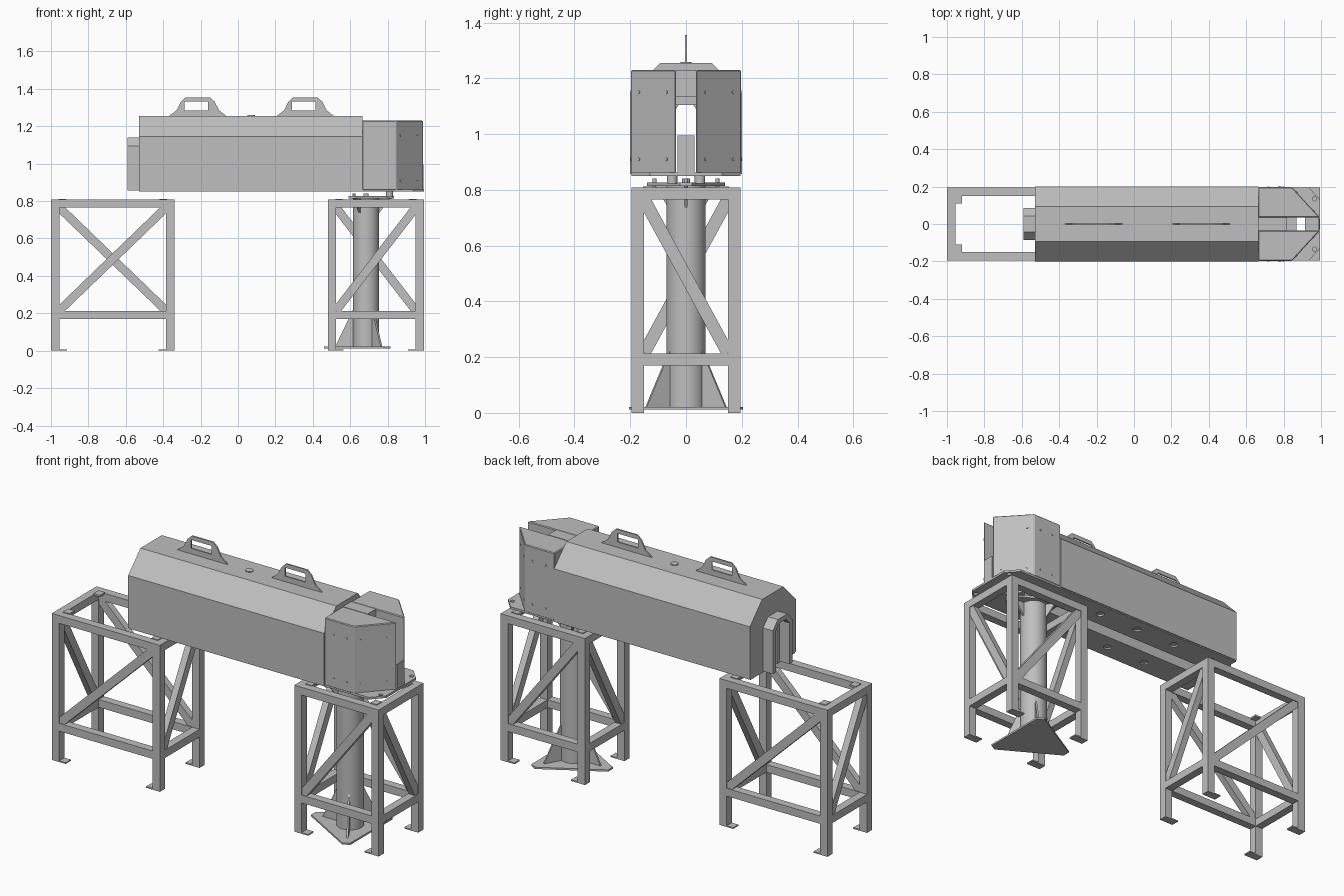
import bpy, bmesh, math
from mathutils import Vector, Matrix

if "Cube" in bpy.data.objects:
    bpy.data.objects.remove(bpy.data.objects["Cube"], do_unlink=True)

grey = bpy.data.materials.new("light_grey_metal")
grey.use_nodes = True
grey.diffuse_color = (0.52, 0.52, 0.52, 1)
grey.node_tree.nodes["Principled BSDF"].inputs["Base Color"].default_value = (0.52, 0.52, 0.52, 1)


def finish(name, bm):
    bmesh.ops.recalc_face_normals(bm, faces=bm.faces)
    mesh = bpy.data.meshes.new(name)
    bm.to_mesh(mesh)
    bm.free()
    mesh.materials.append(grey)
    ob = bpy.data.objects.new(name, mesh)
    bpy.context.collection.objects.link(ob)
    return ob


def add_prism(bm, pts, axis, lo, hi):
    """Extrude a 2D outline along an axis; the outline uses the other two axes in order."""
    def place(p, h):
        v = list(p)
        v.insert(axis, h)
        return bm.verts.new(v)
    a = [place(p, lo) for p in pts]
    b = [place(p, hi) for p in pts]
    bm.faces.new(a)
    bm.faces.new(b)
    for i in range(len(a)):
        j = (i + 1) % len(a)
        bm.faces.new((a[i], a[j], b[j], b[i]))


def prism(name, pts, axis, lo, hi):
    bm = bmesh.new()
    add_prism(bm, pts, axis, lo, hi)
    return finish(name, bm)


def add_box(bm, x0, x1, y0, y1, z0, z1):
    add_prism(bm, [(x0, y0), (x1, y0), (x1, y1), (x0, y1)], 2, z0, z1)


def box(name, *size):
    bm = bmesh.new()
    add_box(bm, *size)
    return finish(name, bm)


def add_cyl(bm, centre, r, depth, axis="Z", n=24):
    rot = {"Z": Matrix(), "Y": Matrix.Rotation(math.pi / 2, 4, "X")}[axis]
    bmesh.ops.create_cone(bm, cap_ends=True, segments=n, radius1=r, radius2=r,
                          depth=depth, matrix=Matrix.Translation(centre) @ rot)


def smooth(ob):
    bpy.ops.object.select_all(action="DESELECT")
    ob.select_set(True)
    bpy.context.view_layer.objects.active = ob
    bpy.ops.object.shade_smooth_by_angle(angle=math.radians(35))


# Welded support tables
W, Y, TOP = 0.045, 0.195, 0.808
LOW, HIGH = 0.215, 0.765


def add_brace(bm, a, b):
    a, b = Vector(a), Vector(b)
    m = Matrix.Translation((a + b) / 2) @ (b - a).to_track_quat("X", "Z").to_matrix().to_4x4()
    bmesh.ops.create_cube(bm, size=1, matrix=m @ Matrix.Diagonal(((b - a).length, 0.036, W, 1)))


def table(name, x0, x1, end_dir):
    bm = bmesh.new()
    for x, s in ((x0, 1), (x1, -1)):
        xa, xb = sorted((x, x + s * W))
        for t in (-1, 1):
            ya, yb = sorted((t * Y, t * (Y - W)))
            add_box(bm, xa, xb, ya, yb, 0, TOP)
            # foot plate and levelling tab
            xf = sorted((x, x + s * 0.085))
            add_box(bm, *xf, ya, yb, 0, 0.007)
            xt = sorted((x + s * 0.04, x + s * 0.08))
            yt = sorted((t * 0.11, t * 0.155))
            add_box(bm, *xt, *yt, TOP - 0.006, TOP + 0.004)
        for z in (LOW - W, HIGH):
            add_box(bm, xa, xb, W - Y, Y - W, z, z + TOP - HIGH)
        # end brace
        c, yi = x + s * W / 2, (Y - W) * s * end_dir
        add_brace(bm, (c, yi, LOW), (c, -yi, HIGH))
    for t in (-1, 1):
        ya, yb = sorted((t * Y, t * (Y - W)))
        for z in (LOW - W, HIGH):
            add_box(bm, x0 + W, x1 - W, ya, yb, z, z + TOP - HIGH)
        ends = (x0 + W, x1 - W)[::-t]
        add_brace(bm, (ends[0], t * (Y - W / 2), LOW), (ends[1], t * (Y - W / 2), HIGH))
    return finish(name, bm)


table("left_table", -1.0, -0.34, 1)
table("right_table", 0.48, 0.995, -1)

# Pedestal column with triangular flanges and gussets
CX = 0.685
bm = bmesh.new()
add_cyl(bm, (CX, 0, 0.415), 0.07, 0.8, n=48)
smooth(finish("column", bm))


def flange(name, start, radius, z0, z1, cut):
    pts = []
    for k in range(3):
        a = start + k * math.tau / 3
        for d in (-cut, cut):
            pts.append((CX + radius * math.cos(a + d), radius * math.sin(a + d)))
    return prism(name, pts, 2, z0, z1)


def gussets(name, start, r_out, z_flat, z_tip):
    bm = bmesh.new()
    for k in range(3):
        part = bmesh.new()
        add_prism(part, [(0.06, z_flat), (r_out, z_flat), (0.07, z_tip)], 1, -0.005, 0.005)
        part.transform(Matrix.Translation((CX, 0, 0)) @ Matrix.Rotation(start + k * math.tau / 3, 4, "Z"))
        tmp = bpy.data.meshes.new("tmp")
        part.to_mesh(tmp)
        part.free()
        bm.from_mesh(tmp)
        bpy.data.meshes.remove(tmp)
    return finish(name, bm)


flange("base_flange", math.pi, 0.225, 0.012, 0.022, 0.09)
gussets("base_gussets", math.pi, 0.165, 0.022, 0.22)
flange("top_flange", 0, 0.15, 0.814, 0.826, 0.15)
gussets("top_gussets", 0, 0.125, 0.815, 0.735)
bm = bmesh.new()
for k in range(3):
    a = k * math.tau / 3
    add_cyl(bm, (CX + 0.13 * math.cos(a), 0.13 * math.sin(a), 0.826), 0.007, 0.03, n=12)
add_cyl(bm, (CX, 0, 0.83), 0.014, 0.02, n=16)
smooth(finish("flange_studs", bm))
bm = bmesh.new()
for t in (-1, 1):
    add_cyl(bm, (0.81, t * 0.05, 0.838), 0.019, 0.03)
smooth(finish("head_feet", bm))

# Slotted base plate with holes
S = 0.036
half = [(-0.53, S), (-0.53, 0.195), (0.935, 0.195), (0.995, 0.13)]
plate = prism("base_plate", half + [(x, -y) for x, y in half[::-1]] + [(0.915, -S), (0.915, S)],
              2, 0.85, 0.862)
bm = bmesh.new()
for t in (-1, 1):
    add_cyl(bm, (0.965, t * 0.135, 0.855), 0.011, 0.08)
    for i in range(5):
        add_cyl(bm, (-0.42 + i * 0.25, t * 0.12, 0.855), 0.022, 0.08)
cutter = finish("plate_hole_cutter", bm)
cutter.hide_render = True
cutter.hide_set(True)
mod = plate.modifiers.new("holes", "BOOLEAN")
mod.operation, mod.object = "DIFFERENCE", cutter

# Long cover with a beam channel beneath
half = [(S, 0.862), (0.2, 0.856), (0.2, 1.145), (0.093, 1.255)]
chan = [(-S, 1.09), (-0.026, 1.105), (0.026, 1.105), (S, 1.09)]
prism("cover", half + [(-y, z) for y, z in half[::-1]] + chan, 0, -0.53, 0.665)

# Arched sleeve at the far end
outer = [(0.085, 0.856), (0.085, 1.095), (0.042, 1.14)]
inner = [(0.06, 0.856), (0.06, 1.083), (0.03, 1.115)]
prism("end_sleeve", outer + [(-y, z) for y, z in outer[::-1]] + [(-y, z) for y, z in inner] + inner[::-1],
      0, -0.59, -0.53)

# Head housing, two wedge halves joined above the slot
for t, side in ((1, "left"), (-1, "right")):
    head = prism("head_" + side, [(0.665, t * S), (0.993, t * S), (0.845, t * 0.197), (0.665, t * 0.197)],
                 2, 0.858, 1.23)
    bev = head.modifiers.new("edges", "BEVEL")
    bev.width, bev.segments = 0.004, 1
box("head_bridge", 0.665, 0.817, -S, S, 1.105, 1.23)
box("channel_roof", 0.817, 0.87, -S, S, 1.105, 1.135)
box("slot_front_plate", 0.985, 0.993, -0.03, 0.03, 0.855, 0.995)
box("slot_foot", 0.92, 0.985, -0.03, 0.03, 0.86, 0.868)

# Housing screws on flat sides and angled faces
bm = bmesh.new()
n = Vector((0.161, 0.148, 0)).normalized()
for t in (-1, 1):
    for z in (0.91, 1.15):
        for x in (0.72, 0.8):
            add_cyl(bm, (x, t * 0.197, z), 0.006, 0.005, "Y", 10)
        for y in (0.07, 0.17):
            x = 0.845 + (0.197 - y) * 0.148 / 0.161
            q = Vector((n.x, t * n.y, 0)).to_track_quat("Z", "Y").to_matrix().to_4x4()
            bmesh.ops.create_cone(bm, cap_ends=True, segments=10, radius1=0.006, radius2=0.006,
                                  depth=0.005, matrix=Matrix.Translation((x, t * y, z)) @ q)
finish("housing_screws", bm)

# Lifting handles and top plug
for i, x in enumerate((-0.215, 0.36)):
    bm = bmesh.new()
    z0, z1, za, zb = 1.25, 1.355, 1.285, 1.332
    wl, wr = -0.07, 0.055
    add_prism(bm, [(x - 0.16, z0), (x + 0.16, z0), (x + 0.114, za), (x - 0.114, za)], 1, -0.004, 0.004)
    add_prism(bm, [(x - 0.09, zb), (x + 0.09, zb), (x + 0.065, z1), (x - 0.065, z1)], 1, -0.004, 0.004)
    add_prism(bm, [(x - 0.114, za), (x + wl, za), (x + wl, zb), (x - 0.09, zb)], 1, -0.004, 0.004)
    add_prism(bm, [(x + wr, za), (x + 0.114, za), (x + 0.09, zb), (x + wr, zb)], 1, -0.004, 0.004)
    finish("lifting_handle_%d" % (i + 1), bm)
bm = bmesh.new()
add_cyl(bm, (0.07, 0, 1.256), 0.02, 0.006)
smooth(finish("top_plug", bm))
